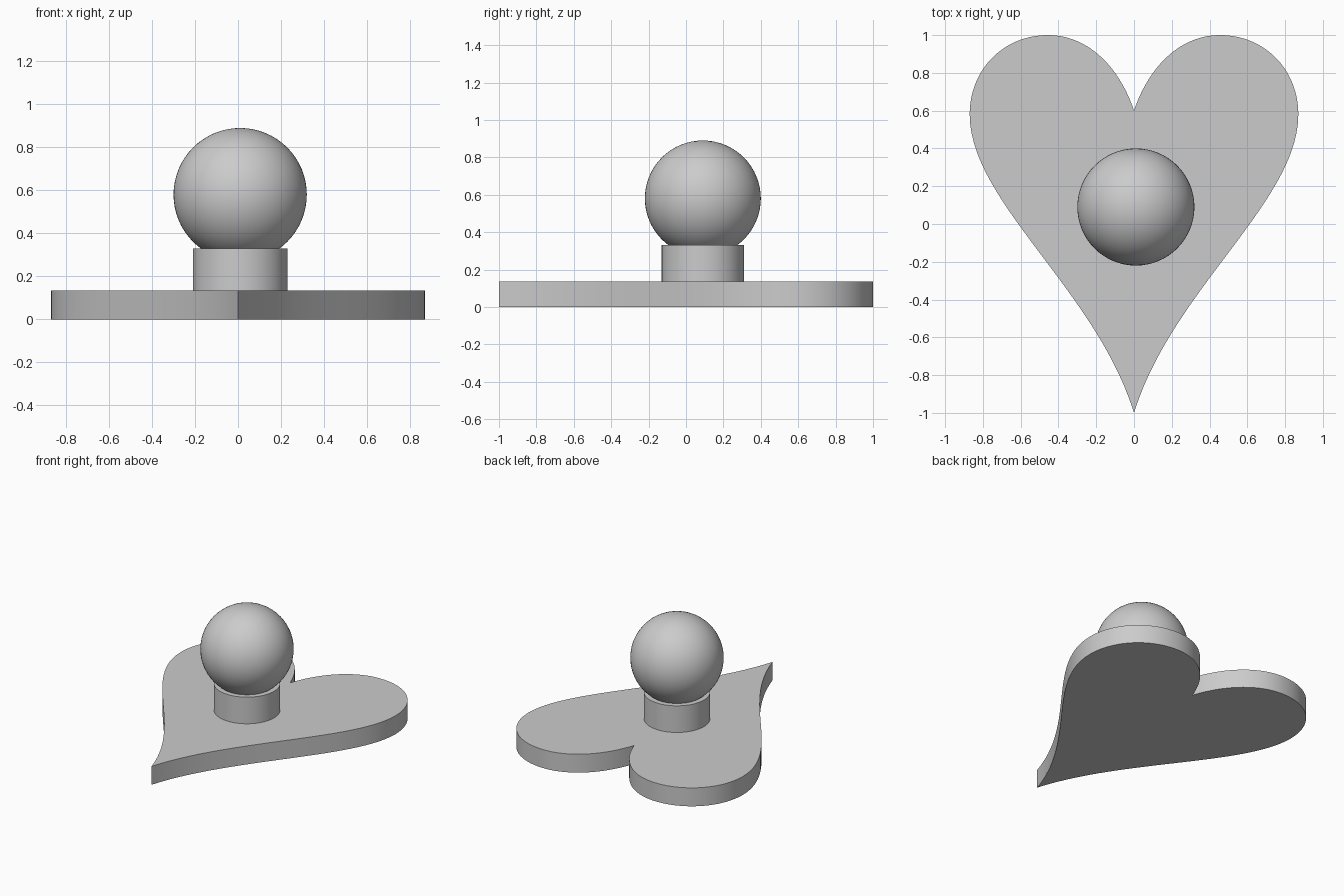
import bpy
import bmesh
from mathutils import Vector
from mathutils.geometry import interpolate_bezier

cube = bpy.data.objects.get("Cube")
if cube:
    bpy.data.objects.remove(cube, do_unlink=True)

# One plain grey for every part
GREY = (0.6, 0.6, 0.6, 1.0)
grey = bpy.data.materials.new("plain grey")
grey.use_nodes = True
grey.diffuse_color = GREY
bsdf = next(n for n in grey.node_tree.nodes if n.type == 'BSDF_PRINCIPLED')
bsdf.inputs["Base Color"].default_value = GREY

BASE_TOP = 0.135
NECK_TOP = 0.33
KNOB_X, KNOB_Y = 0.01, 0.09


def finish(obj, name):
    obj.name = name
    obj.data.name = name
    obj.data.materials.append(grey)
    bpy.ops.object.select_all(action='DESELECT')
    obj.select_set(True)
    bpy.context.view_layer.objects.active = obj
    bpy.ops.object.shade_smooth_by_angle(angle=0.6)


# Heart base: one half as three bezier spans from notch to tip, then mirrored
spans = [
    ((0, 0.6), (0.08, 0.84), (0.25, 1.0), (0.455, 1.0)),
    ((0.455, 1.0), (0.69, 1.0), (0.87, 0.82), (0.87, 0.58)),
    ((0.87, 0.58), (0.87, 0.12), (0.2, -0.35), (0, -1.0)),
]
half = []
for span in spans:
    half += interpolate_bezier(*[Vector((x, y, 0)) for x, y in span], 28)[:-1]
tip = Vector((0, -1, 0))
outline = half + [tip] + [Vector((-p.x, p.y, 0)) for p in reversed(half[1:])]

bm = bmesh.new()
face = bm.faces.new([bm.verts.new(p) for p in outline])
top = bmesh.ops.extrude_face_region(bm, geom=[face])["geom"]
bmesh.ops.translate(bm, vec=(0, 0, BASE_TOP),
                    verts=[g for g in top if isinstance(g, bmesh.types.BMVert)])
bmesh.ops.recalc_face_normals(bm, faces=bm.faces)
mesh = bpy.data.meshes.new("heart_base")
bm.to_mesh(mesh)
bm.free()
heart = bpy.data.objects.new("heart_base", mesh)
bpy.context.collection.objects.link(heart)
finish(heart, "heart_base")

# Short round neck
bpy.ops.mesh.primitive_cylinder_add(
    vertices=64, radius=0.22, depth=NECK_TOP - BASE_TOP,
    location=(KNOB_X, KNOB_Y, (NECK_TOP + BASE_TOP) / 2))
finish(bpy.context.object, "neck")

# Ball resting in the neck
bpy.ops.mesh.primitive_uv_sphere_add(
    segments=64, ring_count=32, radius=0.31, location=(KNOB_X, KNOB_Y, 0.58))
finish(bpy.context.object, "ball")
